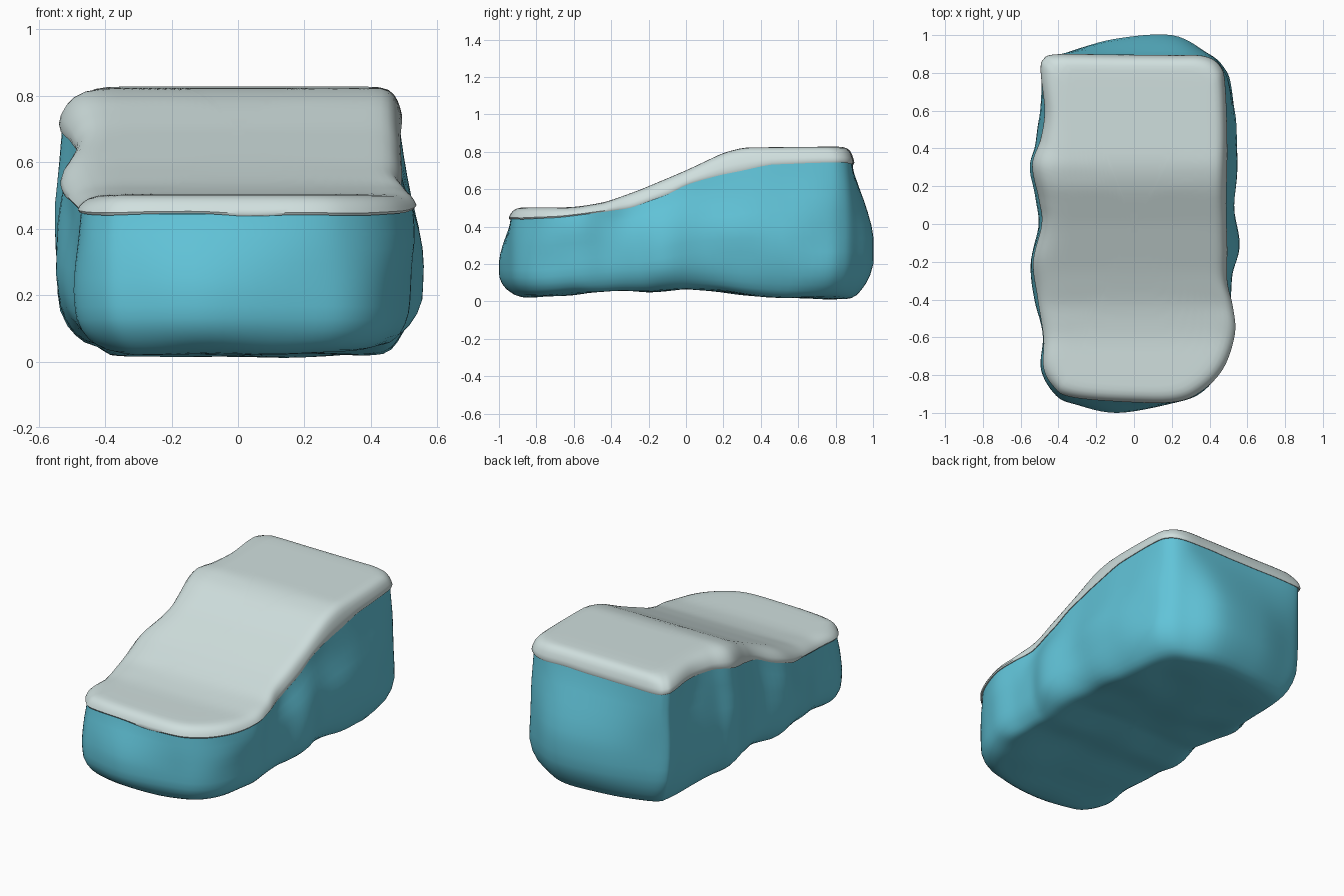
import bpy, bmesh, math
from mathutils import Vector, noise

if "Cube" in bpy.data.objects:
    bpy.data.objects.remove(bpy.data.objects["Cube"])

# Plan outline, counter-clockwise: cap x, cap y, body bulge x, body bulge y
OUT = [(-.42, -.86, -.41, -.91), (-.34, -.91, -.31, -.955), (-.1, -.935, -.09, -1.0),
       (.2, -.94, .2, -.95), (.35, -.885, .35, -.895), (.47, -.76, .455, -.77), (.53, -.58, .525, -.6),
       (.52, -.44, .505, -.42), (.49, -.3, .52, -.28), (.49, -.13, .555, -.13), (.485, .1, .525, .1),
       (.49, .4, .54, .4), (.48, .72, .515, .72), (.455, .83, .465, .84), (.37, .885, .38, .91),
       (.2, .89, .2, 1.0), (-.1, .893, -.1, .98), (-.4, .895, -.35, .91), (-.475, .87, -.46, .865),
       (-.49, .8, -.48, .8), (-.47, .6, -.49, .6), (-.49, .45, -.53, .43), (-.535, .31, -.555, .31),
       (-.5, .13, -.52, .13), (-.485, 0, -.51, -.02), (-.53, -.2, -.555, -.22),
       (-.505, -.4, -.52, -.4), (-.475, -.6, -.485, -.6), (-.475, -.76, -.49, -.78)]
# Side profiles: y, z
TOP = [(-1, .49), (-.9, .502), (-.6, .503), (-.43, .53), (-.25, .595), (0, .70), (.2, .795), (.31, .823), (.8, .828), (1, .82)]
SEAM = [(-1, .443), (-.8, .447), (-.55, .465), (-.3, .505), (-.1, .575), (0, .63), (.2, .687), (.45, .737), (.7, .75), (.85, .747), (1, .72)]
BASE = [(-1, .02), (-.82, .012), (-.6, .03), (-.35, .05), (-.2, .042), (0, .058), (.2, .042), (.4, .018), (.7, .003), (1, .015)]


def cr(a, b, c, d, t):
    return .5 * (2 * b + (c - a) * t + (2 * a - 5 * b + 4 * c - d) * t * t + (3 * b - a - 3 * c + d) * t ** 3)


def height(tab, y):
    y = max(-1, min(1, y))
    for (y0, z0), (y1, z1) in zip(tab, tab[1:]):
        if y <= y1:
            return z0 + (z1 - z0) * (y - y0) / (y1 - y0)
    return tab[-1][1]


def smooth_height(tab, y):
    return sum(height(tab, y + k * .015) for k in range(-2, 3)) / 5


def bump(x, y, z, s):
    return noise.noise(Vector((x * s, y * s, z * s + 3)))


SUB, N = 6, len(OUT)
LOOP = []
for i in range(N):
    p = [OUT[(i + k) % N] for k in (-1, 0, 1, 2)]
    for s in range(SUB):
        LOOP.append([cr(p[0][j], p[1][j], p[2][j], p[3][j], s / SUB) for j in range(4)])


def shrink(x, y, d):
    return x * (1 - d / .5), y * (1 - d / .93)


def fill_rings(rings, surface):
    """Add rings that close evenly on the middle, following a height function."""
    edge = rings[-1]
    for k in range(1, 15):
        f = 1 - k / 15
        rings.append([(x * f, y * f, surface(x * f, y * f)) for x, y, z in edge])
    return surface(0, 0)


def loft(name, rings, centre_z, mat, angle):
    """Skin closed rings and fan the last one shut; the first is hidden at the seam."""
    bm = bmesh.new()
    vs = [[bm.verts.new(p) for p in r] for r in rings]
    n = len(LOOP)
    for a, b in zip(vs, vs[1:]):
        for i in range(n):
            bm.faces.new((a[i], a[(i + 1) % n], b[(i + 1) % n], b[i]))
    c = bm.verts.new((0, 0, centre_z))
    for i in range(n):
        bm.faces.new((vs[-1][i], vs[-1][(i + 1) % n], c))
    bmesh.ops.recalc_face_normals(bm, faces=bm.faces)
    if (c.link_faces[0].normal.z > 0) != (centre_z > .3):
        bmesh.ops.reverse_faces(bm, faces=bm.faces)
    me = bpy.data.meshes.new(name)
    bm.to_mesh(me)
    bm.free()
    ob = bpy.data.objects.new(name, me)
    bpy.context.collection.objects.link(ob)
    me.materials.append(mat)
    bpy.context.view_layer.objects.active = ob
    ob.select_set(True)
    bpy.ops.object.shade_smooth_by_angle(angle=math.radians(angle))
    ob.select_set(False)


def material(name, rgb):
    m = bpy.data.materials.new(name)
    m.diffuse_color = (*rgb, 1)
    m.use_nodes = True
    m.node_tree.nodes["Principled BSDF"].inputs["Base Color"].default_value = m.diffuse_color
    return m


teal = material("teal rock", (.12, .55, .69))
pale = material("pale grey cap", (.63, .74, .73))

# Rock body: from the seam, out to the bulge, tucked under at the base
LEVELS = [(1, 0, .006), (.93, .1, .004), (.85, .27, .002), (.75, .5, 0), (.65, .72, 0), (.55, .9, 0),
          (.45, 1, 0), (.35, 1, 0), (.26, 1, .002), (.18, .95, .012), (.11, .88, .028),
          (.06, .82, .045), (.025, .77, .062), (.005, .72, .085), (0, .7, .11)]
rings = []
for f, w, d in LEVELS:
    ring = []
    for cx, cy, mx, my in LOOP:
        side = max(0, -mx / .5) * max(0, .45 - f) * .1      # left side leans in lower down
        x, y = shrink(cx + (mx - cx) * w, cy + (my - cy) * w, d)
        x *= 1 - side
        z0, z1 = smooth_height(BASE, y), smooth_height(SEAM, y)
        z = z0 + (z1 - z0) * f + (.012 * max(0, 1 - f * 8) * (1 + bump(x, y, 0, 4)))
        k = .022 * bump(x, y, z, 4) * min(1, (1 - f) * 4)
        k *= max(0, 1 - abs(y) ** 6)
        ring.append((x * (1 - k / .5), y, z))
    rings.append(ring)
centre = fill_rings(rings, lambda x, y: smooth_height(BASE, y) + .01 * (1 + bump(x, y, 0, 4)))
loft("rock_body", rings, centre, teal, 60)

# Cap: thin lip over the seam, rounded edge (broader on the left), ramped top
rings = []
for d, f in ((.03, -.03), (0, -.08), (-.004, .06), (.001, .3), (.009, .55), (.02, .76), (.036, .91), (.058, .985), (.085, 1)):
    ring = []
    for cx, cy, mx, my in LOOP:
        if d > 0 and f > 0 and cx < -.4:
            d2 = d * (1 + 8 * min(.1, -.4 - cx))
        else:
            d2 = d
        x, y = shrink(cx, cy, d2)
        z0 = smooth_height(SEAM, y) + .008 * bump(cx, cy, 0, 5)
        ring.append((x, y, z0 + (smooth_height(TOP, y) - z0) * f))
    rings.append(ring)
centre = fill_rings(rings, lambda x, y: smooth_height(TOP, y))
loft("top_cap", rings, centre, pale, 50)
